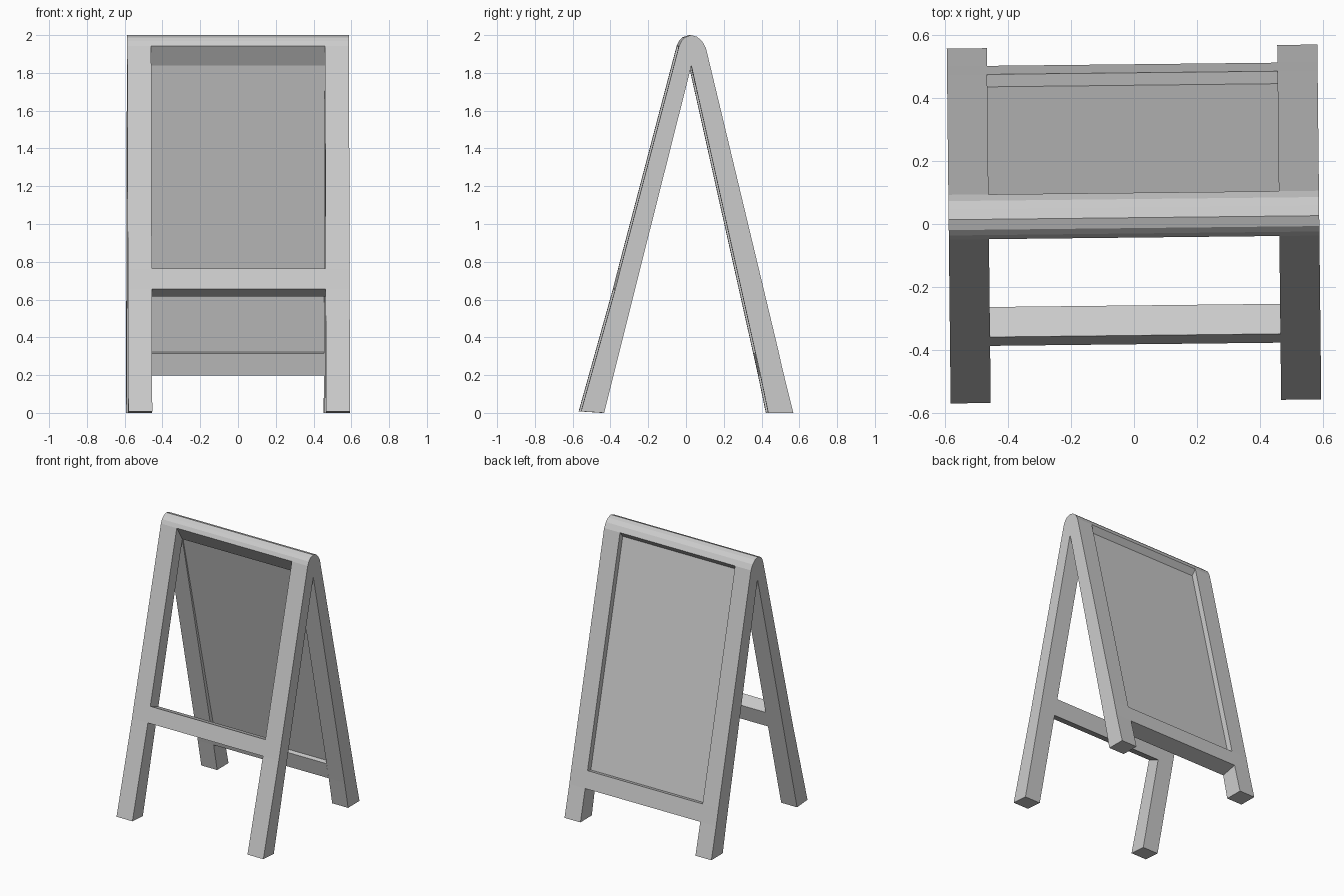
import bpy, bmesh

if "Cube" in bpy.data.objects:
    bpy.data.objects.remove(bpy.data.objects["Cube"])

TWIST = 0.011            # the whole stand sits slightly turned
LEG_IN, LEG_OUT = 0.46, 0.587
SHIFT_Y = -0.003


def prism(name, profile, x0, x1, caps=True, mirror=False):
    """Extrude a (y, z) profile along x."""
    bm = bmesh.new()
    a = [bm.verts.new((x0, y, z)) for y, z in profile]
    b = [bm.verts.new((x1, y, z)) for y, z in profile]
    n = len(profile)
    for i in range(n):
        j = (i + 1) % n
        bm.faces.new((a[i], a[j], b[j], b[i]))
    if caps:
        bm.faces.new(a[::-1])
        bm.faces.new(b)
    # profiles run clockwise seen from +x: flip so normals face outward
    area = sum(profile[i][0] * profile[(i + 1) % n][1]
               - profile[(i + 1) % n][0] * profile[i][1] for i in range(n))
    if area < 0:
        bmesh.ops.reverse_faces(bm, faces=bm.faces[:])
    mesh = bpy.data.meshes.new(name)
    bm.to_mesh(mesh)
    bm.free()
    obj = bpy.data.objects.new(name, mesh)
    bpy.context.collection.objects.link(obj)
    obj.location.y = SHIFT_Y
    obj.rotation_euler.z = TWIST
    if mirror:
        obj.modifiers.new("Mirror", 'MIRROR').use_mirror_merge = False
    return obj


# shared profile points (y, z)
apex = (0.025, 1.838)
arc = [(-0.040, 1.943), (-0.027, 1.970), (-0.010, 1.988), (0.023, 2.0),
       (0.055, 1.991), (0.082, 1.968), (0.102, 1.932)]
bar_outer = [(-0.378, 0.655), (-0.350, 0.765)]
bar_inner = [(-0.255, 0.728), (-0.283, 0.615)]
rail_outer = [(0.482, 0.345), (0.509, 0.225)]
rail_inner = [(0.399, 0.198), (0.361, 0.315)]

# A-shaped side frames: front leg, rounded top, back leg
side = ([(-0.559, 0.008)] + bar_outer + arc + rail_outer
        + [(0.565, 0.0), (0.432, 0.0), (0.391, 0.198), apex]
        + bar_inner + [(-0.437, 0.0)])
prism("side_frame", side, LEG_IN, LEG_OUT, mirror=True)

# rounded ridge joining both sides
prism("top_beam", arc + [apex], -LEG_IN, LEG_IN, caps=False)

# front crossbar and back bottom rail
prism("front_crossbar", bar_outer + bar_inner, -LEG_IN, LEG_IN, caps=False)
rail_inner = [(0.391, 0.198), (0.364, 0.315)]
prism("back_bottom_rail", rail_outer + rail_inner, -LEG_IN, LEG_IN, caps=False)

# recessed board in the back frame
board = [(0.394, 0.322), (0.027, 1.862), (0.067, 1.905), (0.4425, 0.335)]
prism("back_board", board, -LEG_IN, LEG_IN, caps=False)
